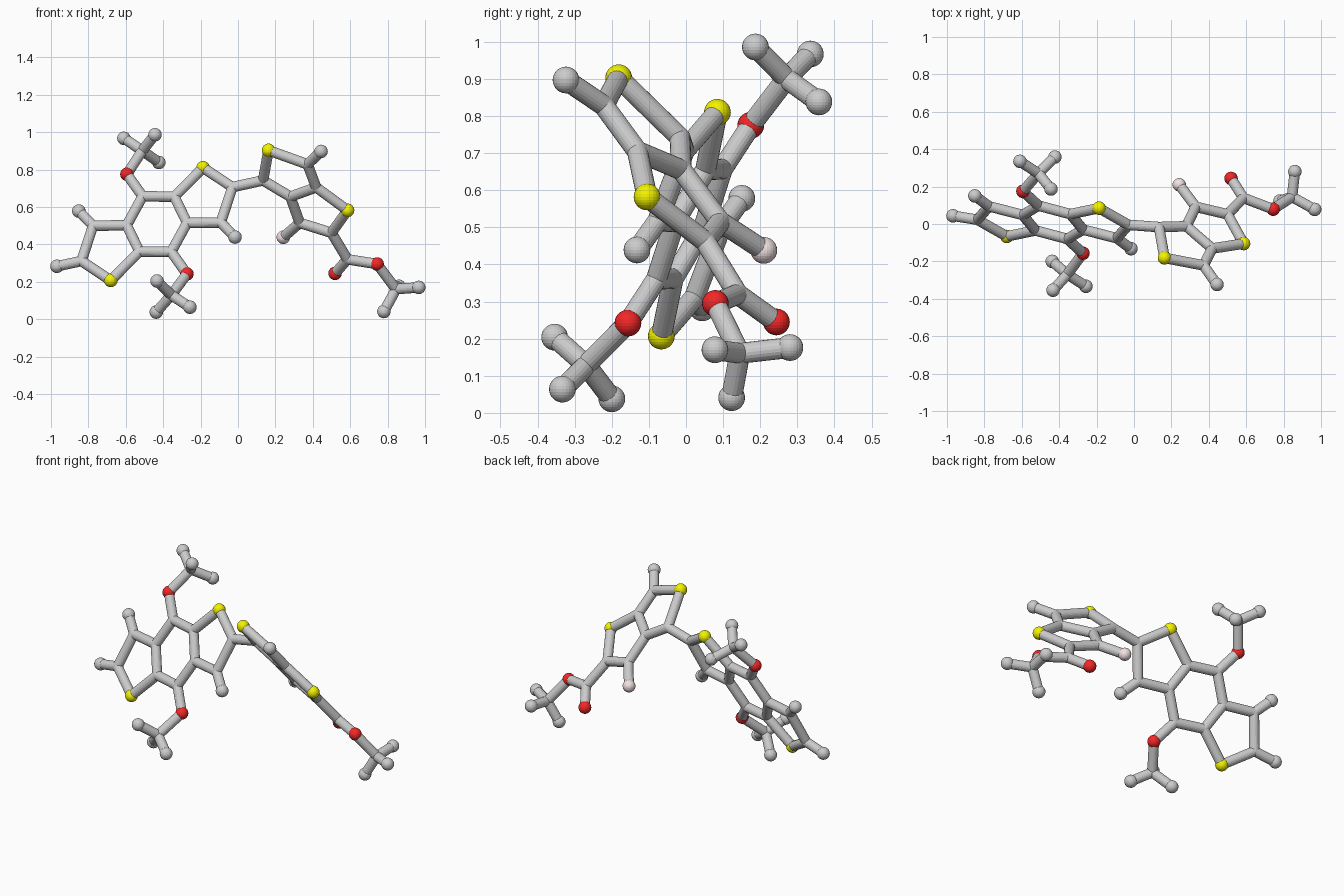
import bpy, bmesh
from mathutils import Vector, Matrix

if "Cube" in bpy.data.objects:
    bpy.data.objects.remove(bpy.data.objects["Cube"])

STICK_R, BALL_R = 0.028, 0.036

# Each fused ring system is flat: y follows from x and z
def left_plane(x, z):
    return Vector((x, -0.261 * x + 0.464 * z - 0.340, z))

def right_plane(x, z):
    return Vector((x, -0.525 * x - 0.93 * z + 0.744, z))

atoms, bonds = {}, []   # name -> (kind, position)

def bond(text):
    for pair in text.split():
        bonds.append(tuple(pair.split("-")))

# Left ring system: one half, then its point reflection through the centre
half = {"S": ("sulfur", -0.187, 0.81), "C2": ("joint", -0.03, 0.706),
        "C3": ("joint", -0.092, 0.517), "H3": ("end", -0.016, 0.439),
        "C3a": ("joint", -0.272, 0.515), "C7a": ("joint", -0.34, 0.655),
        "C8": ("joint", -0.51, 0.657), "O8": ("oxygen", -0.594, 0.775)}
for name, (kind, x, z) in half.items():
    atoms["a" + name] = (kind, left_plane(x, z))
    atoms["b" + name] = (kind, left_plane(-0.867 - x, 1.017 - z))
for s, t in ("ab", "ba"):
    bond(f"{s}S-{s}C2 {s}C2-{s}C3 {s}C3-{s}H3 {s}C3-{s}C3a {s}C3a-{s}C7a "
         f"{s}C7a-{s}S {s}C7a-{s}C8 {s}C8-{s}O8 {s}C8-{t}C3a")
atoms["bH2"] = ("end", left_plane(-0.968, 0.283))
bond("bC2-bH2")

# Right ring system with its side group
right = {"L": ("joint", 0.134, 0.742), "S1": ("sulfur", 0.163, 0.903),
         "T": ("joint", 0.372, 0.828), "HT": ("end", 0.444, 0.897),
         "M": ("joint", 0.418, 0.705), "K": ("joint", 0.28, 0.655),
         "S2": ("sulfur", 0.586, 0.582), "CF": ("joint", 0.33, 0.515),
         "F": ("fluorine", 0.242, 0.438), "CC": ("joint", 0.50, 0.462),
         "X": ("joint", 0.585, 0.32), "OD": ("oxygen", 0.519, 0.245),
         "OS": ("oxygen", 0.744, 0.295)}
for name, (kind, x, z) in right.items():
    atoms[name] = (kind, right_plane(x, z))
bond("aC2-L L-S1 S1-T T-HT T-M M-K K-L M-S2 S2-CC CC-CF CF-K CF-F CC-X X-OD X-OS")

# Three-pronged end groups hanging on an oxygen
def tripod(oxygen, ends):
    ends = [Vector(e) for e in ends]
    mean = sum(ends, Vector()) / 3
    hub = oxygen + "hub"
    atoms[hub] = ("joint", mean.lerp(atoms[oxygen][1], 0.19))
    bonds.append((oxygen, hub))
    for i, e in enumerate(ends):
        atoms[f"{hub}{i}"] = ("end", e)
        bonds.append((hub, f"{hub}{i}"))

tripod("aO8", [(-0.61, 0.335, 0.967), (-0.444, 0.187, 0.986), (-0.423, 0.358, 0.838)])
tripod("bO8", [(-0.433, -0.354, 0.204), (-0.437, -0.2, 0.038), (-0.257, -0.333, 0.064)])
tripod("OS", [(0.86, 0.28, 0.176), (0.966, 0.078, 0.17), (0.78, 0.123, 0.041)])

def finish(bm, name, color=None):
    me = bpy.data.meshes.new(name)
    bm.to_mesh(me)
    bm.free()
    ob = bpy.data.objects.new(name, me)
    bpy.context.collection.objects.link(ob)
    if color:
        mat = bpy.data.materials.new(name + "_color")
        mat.diffuse_color = (*color, 1)
        mat.use_nodes = True
        mat.node_tree.nodes["Principled BSDF"].inputs["Base Color"].default_value = mat.diffuse_color
        me.materials.append(mat)

# Sticks
bm = bmesh.new()
for a, b in bonds:
    p, q = atoms[a][1], atoms[b][1]
    d = q - p
    m = Matrix.Translation((p + q) / 2) @ d.to_track_quat("Z", "Y").to_matrix().to_4x4()
    bmesh.ops.create_cone(bm, cap_ends=True, segments=20, radius1=STICK_R,
                          radius2=STICK_R, depth=d.length, matrix=m)
finish(bm, "sticks")

# Balls, grouped by kind
kinds = {"joint": (STICK_R, None), "end": (BALL_R, None),
         "sulfur": (BALL_R, (0.9, 0.9, 0.0)), "oxygen": (BALL_R, (0.9, 0.02, 0.02)),
         "fluorine": (BALL_R, (0.9, 0.76, 0.77))}
for kind, (r, color) in kinds.items():
    bm = bmesh.new()
    for k, p in atoms.values():
        if k == kind:
            bmesh.ops.create_uvsphere(bm, u_segments=24, v_segments=14, radius=r,
                                      matrix=Matrix.Translation(p))
    finish(bm, kind + "_balls", color)
